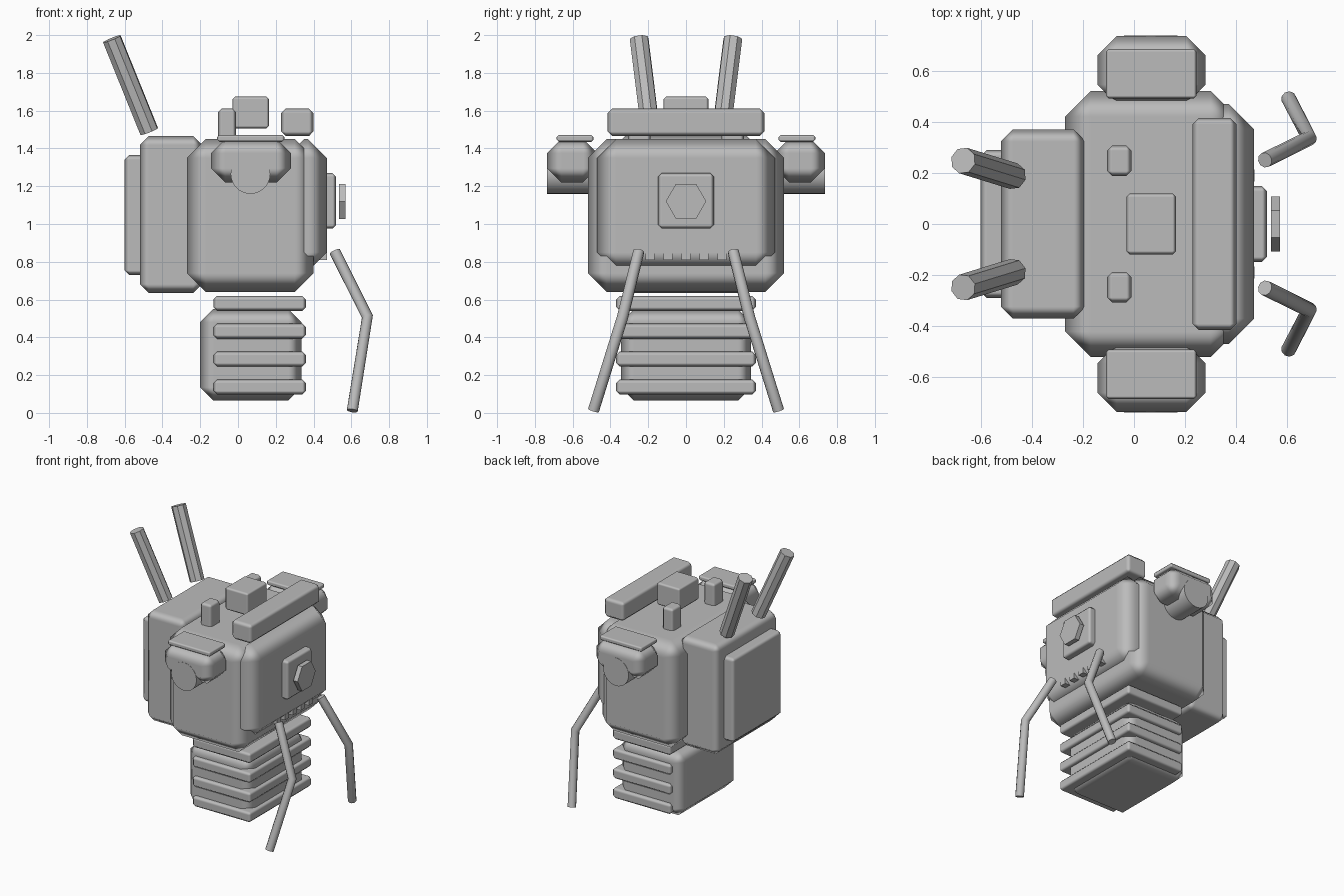
import bpy, math
from mathutils import Vector

cube = bpy.data.objects.get("Cube")
if cube:
    bpy.data.objects.remove(cube, do_unlink=True)

grey = bpy.data.materials.new("plain_grey")
grey.use_nodes = True
grey.diffuse_color = (0.5, 0.5, 0.5, 1)
grey.node_tree.nodes["Principled BSDF"].inputs["Base Color"].default_value = (0.5, 0.5, 0.5, 1)


def box(name, x, y, z, bevel):
    """Chamfered box from its (min, max) ranges."""
    bpy.ops.mesh.primitive_cube_add(size=1)
    o = bpy.context.object
    o.name = name
    for v in o.data.vertices:
        v.co = [r[0] if c < 0 else r[1] for c, r in zip(v.co, (x, y, z))]
    o.data.materials.append(grey)
    bpy.ops.object.shade_smooth()
    if bevel:
        m = o.modifiers.new("Chamfer", "BEVEL")
        m.width, m.segments, m.harden_normals = bevel, 1, True
    else:
        bpy.ops.object.shade_flat()
    return o


def rod(name, a, b, radius, sides, smooth=False):
    """Cylinder or prism between two points."""
    a, b = Vector(a), Vector(b)
    bpy.ops.mesh.primitive_cylinder_add(vertices=sides, radius=radius, depth=(b - a).length,
                                        location=(a + b) / 2)
    o = bpy.context.object
    o.name = name
    o.rotation_euler = (b - a).to_track_quat("Z", "Y").to_euler()
    o.data.materials.append(grey)
    if smooth:
        bpy.ops.object.shade_smooth_by_angle(angle=math.radians(35))
    return o


def tube(name, points, radius):
    """Bent round limb along a polyline."""
    c = bpy.data.curves.new(name, "CURVE")
    c.dimensions = "3D"
    c.bevel_depth, c.bevel_resolution, c.use_fill_caps = radius, 3, True
    s = c.splines.new("POLY")
    s.points.add(len(points) - 1)
    for p, co in zip(s.points, points):
        p.co = (*co, 1)
    c.materials.append(grey)
    o = bpy.data.objects.new(name, c)
    bpy.context.collection.objects.link(o)
    return o


# Main body
box("torso", (-0.27, 0.40), (-0.52, 0.52), (0.64, 1.45), 0.1)
box("chest_plate", (0.25, 0.47), (-0.47, 0.47), (0.75, 1.45), 0.1)
box("backpack", (-0.52, -0.19), (-0.37, 0.37), (0.635, 1.465), 0.047)
box("backpack_panel", (-0.60, -0.45), (-0.29, 0.29), (0.73, 1.365), 0.025)

# Chest details
box("chest_badge", (0.42, 0.52), (-0.148, 0.148), (0.975, 1.27), 0.02)
hexagon = rod("hex_core", (0.535, 0, 1.12), (0.57, 0, 1.12), 0.107, 6)
hexagon.rotation_euler = (math.pi / 2, 0, math.pi / 2)
# Turn the prism so that its corners point sideways
for v in hexagon.data.vertices:
    v.co.x, v.co.y = v.co.y, -v.co.x
for i in range(5):
    y = (i - 2) * 0.095
    box("chest_tooth", (0.40, 0.472), (y - 0.024, y + 0.024), (0.81, 0.85), 0)

# Roof details
box("roof_bar", (0.228, 0.40), (-0.415, 0.415), (1.465, 1.612), 0.025)
box("roof_block", (-0.03, 0.165), (-0.12, 0.12), (1.505, 1.675), 0.015)

# Ribbed lower block
box("base_block", (-0.20, 0.335), (-0.345, 0.345), (0.065, 0.55), 0.07)
for i in range(4):
    z = 0.137 + i * 0.1477
    box("base_rib", (-0.13, 0.36), (-0.37, 0.37), (z - 0.04, z + 0.04), 0.02)

# Paired parts
for s, side in ((1, "left"), (-1, "right")):
    def span(a, b):
        return tuple(sorted((s * a, s * b)))

    box(side + "_roof_stub", (-0.105, -0.01), span(0.187, 0.307), (1.43, 1.612), 0.02)
    box(side + "_shoulder", (-0.143, 0.28), span(0.47, 0.735), (1.22, 1.45), 0.075)
    box(side + "_shoulder_lid", (-0.11, 0.245), span(0.49, 0.685), (1.435, 1.472), 0.012)
    rod(side + "_shoulder_drum", (0.066, s * 0.47, 1.265), (0.066, s * 0.737, 1.265), 0.105, 32, True)
    rod(side + "_exhaust", (-0.47, s * 0.187, 1.49), (-0.668, s * 0.248, 1.98), 0.052, 8)
    tube(side + "_arm", [(0.512, s * 0.25, 0.855), (0.685, s * 0.335, 0.51), (0.605, s * 0.49, 0.012)], 0.03)
